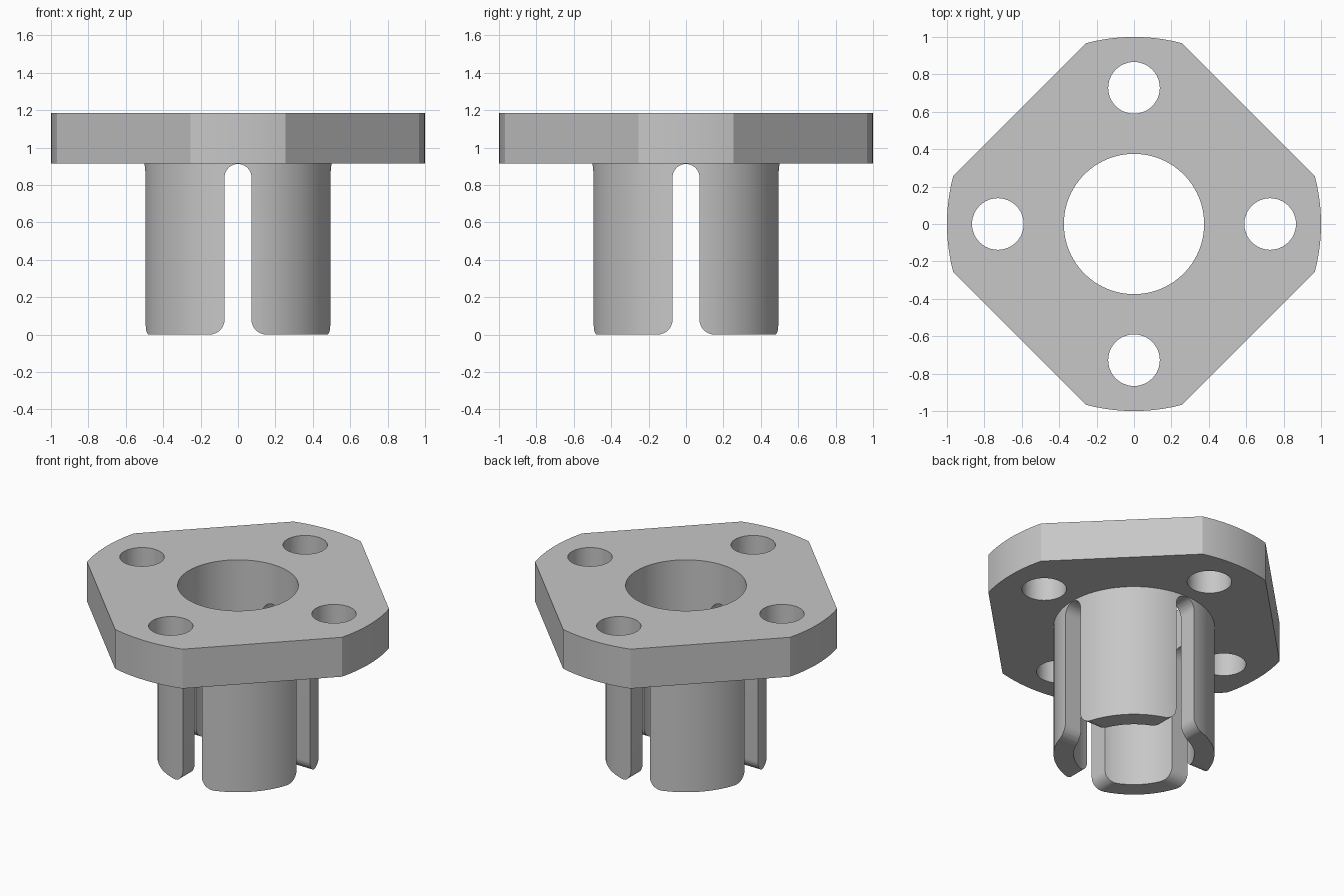
import bpy, bmesh, math
from mathutils import Matrix, Vector

if "Cube" in bpy.data.objects:
    bpy.data.objects.remove(bpy.data.objects["Cube"])

PLATE_BOTTOM, PLATE_TOP = 0.915, 1.185


def arc(cx, cy, r, a0, a1, n):
    """Points on an arc, angles in degrees."""
    return [(cx + r * math.cos(math.radians(a0 + (a1 - a0) * i / n)),
             cy + r * math.sin(math.radians(a0 + (a1 - a0) * i / n)))
            for i in range(n + 1)]


def prism(name, outline, low, high, matrix=Matrix()):
    """Extrude a closed 2D outline along z, then place it."""
    bm = bmesh.new()
    base = bm.faces.new([bm.verts.new((x, y, low)) for x, y in outline])
    out = bmesh.ops.extrude_face_region(bm, geom=[base])
    top = [v for v in out["geom"] if isinstance(v, bmesh.types.BMVert)]
    bmesh.ops.translate(bm, verts=top, vec=Vector((0, 0, high - low)))
    bmesh.ops.transform(bm, matrix=matrix, verts=bm.verts)
    bmesh.ops.recalc_face_normals(bm, faces=bm.faces)
    mesh = bpy.data.meshes.new(name)
    bm.to_mesh(mesh)
    bm.free()
    obj = bpy.data.objects.new(name, mesh)
    bpy.context.collection.objects.link(obj)
    return obj


def combine(target, tool, operation):
    """Apply a boolean and discard the tool object."""
    tool.hide_render = True
    bpy.context.view_layer.objects.active = target
    mod = target.modifiers.new("boolean", "BOOLEAN")
    mod.operation, mod.solver, mod.object = operation, "EXACT", tool
    bpy.ops.object.modifier_apply(modifier=mod.name)
    bpy.data.objects.remove(tool)


def circle(r, n, cx=0.0, cy=0.0):
    return arc(cx, cy, r, 0, 360, n)[:-1]


# Flange: a disc with four flats, leaving an arc on each side
half = math.degrees(math.asin(0.255))
outline = []
for k in range(4):
    outline += arc(0, 0, 1, 90 * k - half, 90 * k + half, 12)
body = prism("flanged_sleeve", outline, PLATE_BOTTOM, PLATE_TOP)

# Sleeve below the flange, then the through bore
combine(body, prism("sleeve", circle(0.5, 96), 0, 1.05), "UNION")
combine(body, prism("bore", circle(0.375, 96), -0.2, 1.4), "DIFFERENCE")

# Four bolt holes
for k in range(4):
    a = math.pi / 2 * k
    hole = circle(0.138, 48, 0.728 * math.cos(a), 0.728 * math.sin(a))
    combine(body, prism("bolt_hole", hole, 0.8, 1.4), "DIFFERENCE")

# Crossed slots: arched top, rounded flare at the foot
w, r = 0.072, 0.08
right = [(w + r, -0.1)] + arc(w + r, r, r, 270, 180, 8)
left = [(-x, z) for x, z in reversed(right)]
slot = right + arc(0, 0.912 - w, w, 0, 180, 20) + left
for turn in (0, 90):
    place = Matrix.Rotation(math.radians(turn), 4, "Z") @ Matrix.Rotation(math.pi / 2, 4, "X")
    combine(body, prism("slot", slot, -0.7, 0.7, place), "DIFFERENCE")

# Plain grey finish
grey = bpy.data.materials.new("grey")
grey.diffuse_color = (0.57, 0.57, 0.57, 1)
grey.use_nodes = True
grey.node_tree.nodes["Principled BSDF"].inputs["Base Color"].default_value = grey.diffuse_color
body.data.materials.clear()
body.data.materials.append(grey)
for p in body.data.polygons:
    p.material_index = 0

bpy.ops.object.select_all(action="DESELECT")
body.select_set(True)
bpy.context.view_layer.objects.active = body
bpy.ops.object.shade_smooth_by_angle(angle=math.radians(22))
